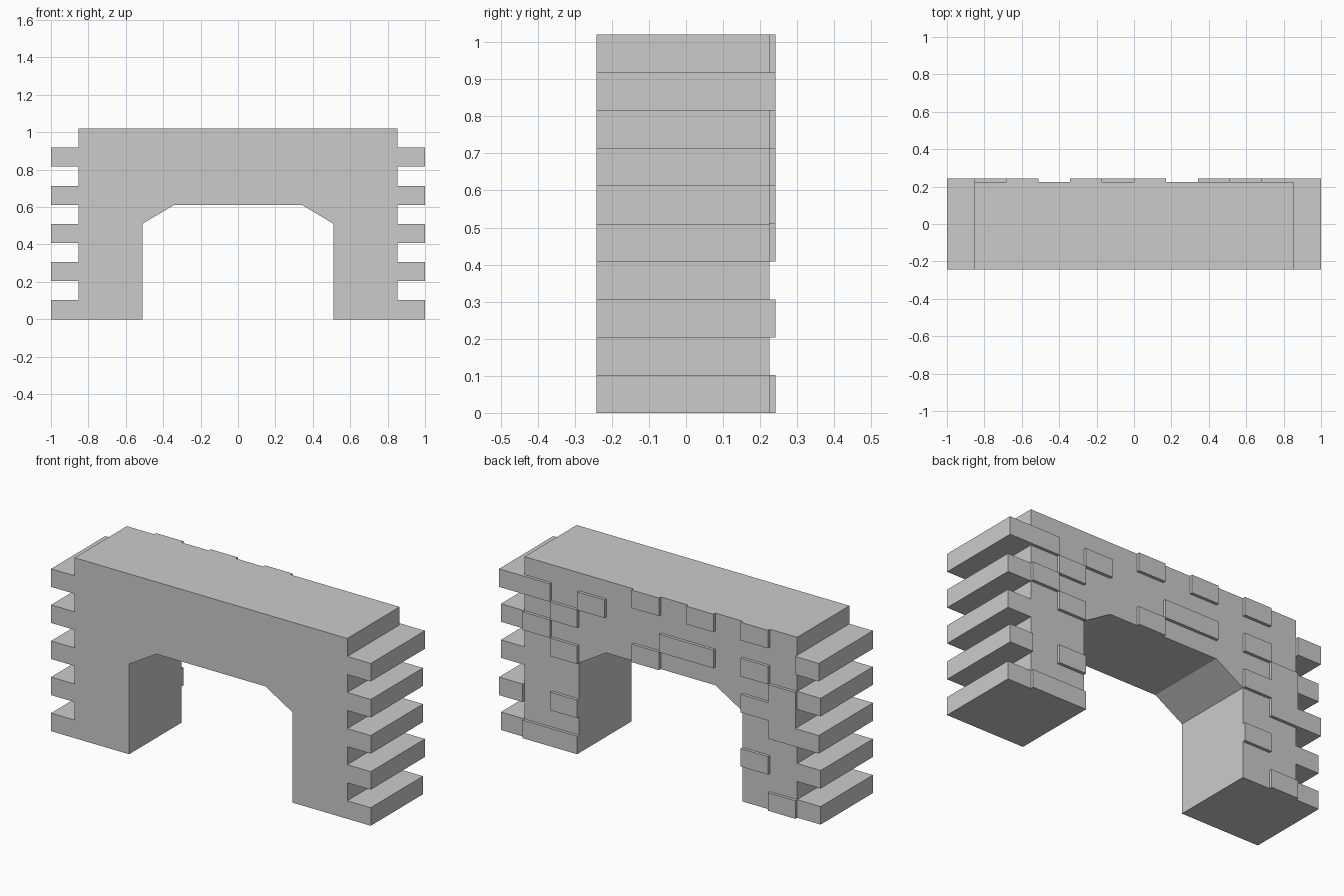
import bpy, bmesh

if "Cube" in bpy.data.objects:
    bpy.data.objects.remove(bpy.data.objects["Cube"])

ROW = 0.102          # brick course height
COL = 0.853 / 5      # brick width
CORE, END = 0.853, 1.0
FRONT, BACK, PROUD = -0.242, 0.225, 0.242


def finish(name, bm):
    bmesh.ops.recalc_face_normals(bm, faces=bm.faces)
    mesh = bpy.data.meshes.new(name)
    bm.to_mesh(mesh)
    bm.free()
    obj = bpy.data.objects.new(name, mesh)
    bpy.context.collection.objects.link(obj)
    return obj


def prism(name, outline, y0, y1):
    """Extrude an x-z outline from y0 to y1."""
    bm = bmesh.new()
    face = bm.faces.new([bm.verts.new((x, y0, z)) for x, z in outline])
    ext = bmesh.ops.extrude_face_region(bm, geom=[face])
    moved = [v for v in ext["geom"] if isinstance(v, bmesh.types.BMVert)]
    bmesh.ops.translate(bm, verts=moved, vec=(0, y1 - y0, 0))
    return finish(name, bm)


def brick(name, x0, x1, row):
    z0, z1 = row * ROW, (row + 1) * ROW
    prism(name, [(x0, z0), (x1, z0), (x1, z1), (x0, z1)], BACK, PROUD)


# Wall: arched opening, with toothed ends on every even course
half = [(2 * COL * 1.0, 6 * ROW), (3 * COL, 5 * ROW), (3 * COL, 0)]
for r in range(0, 10, 2):
    half += [(END, r * ROW), (END, (r + 1) * ROW), (CORE, (r + 1) * ROW)]
    if r < 8:
        half.append((CORE, (r + 2) * ROW))
half.append((CORE, 10 * ROW))
prism("arch_wall", half + [(-x, z) for x, z in reversed(half)], FRONT, BACK)

# Raised bricks on the back: column index (from -x) -> courses
raised = {
    0: (0, 4, 5, 6),
    1: (2, 5, 7, 9),
    3: (7, 9),
    4: (7,),
    5: (6, 9),
    7: (8,),
    8: (0, 2, 5, 7),
    9: (0, 6, 8),
}
for col, rows in raised.items():
    for r in rows:
        brick(f"raised_brick_{col}_{r}", -CORE + col * COL, -CORE + (col + 1) * COL, r)

# Raised bricks on the backs of some teeth
for side, rows in ((1, (2, 8)), (-1, (4, 8))):
    for r in rows:
        x0, x1 = sorted((side * CORE, side * END))
        brick(f"raised_tooth_{'right' if side > 0 else 'left'}_{r}", x0, x1, r)
